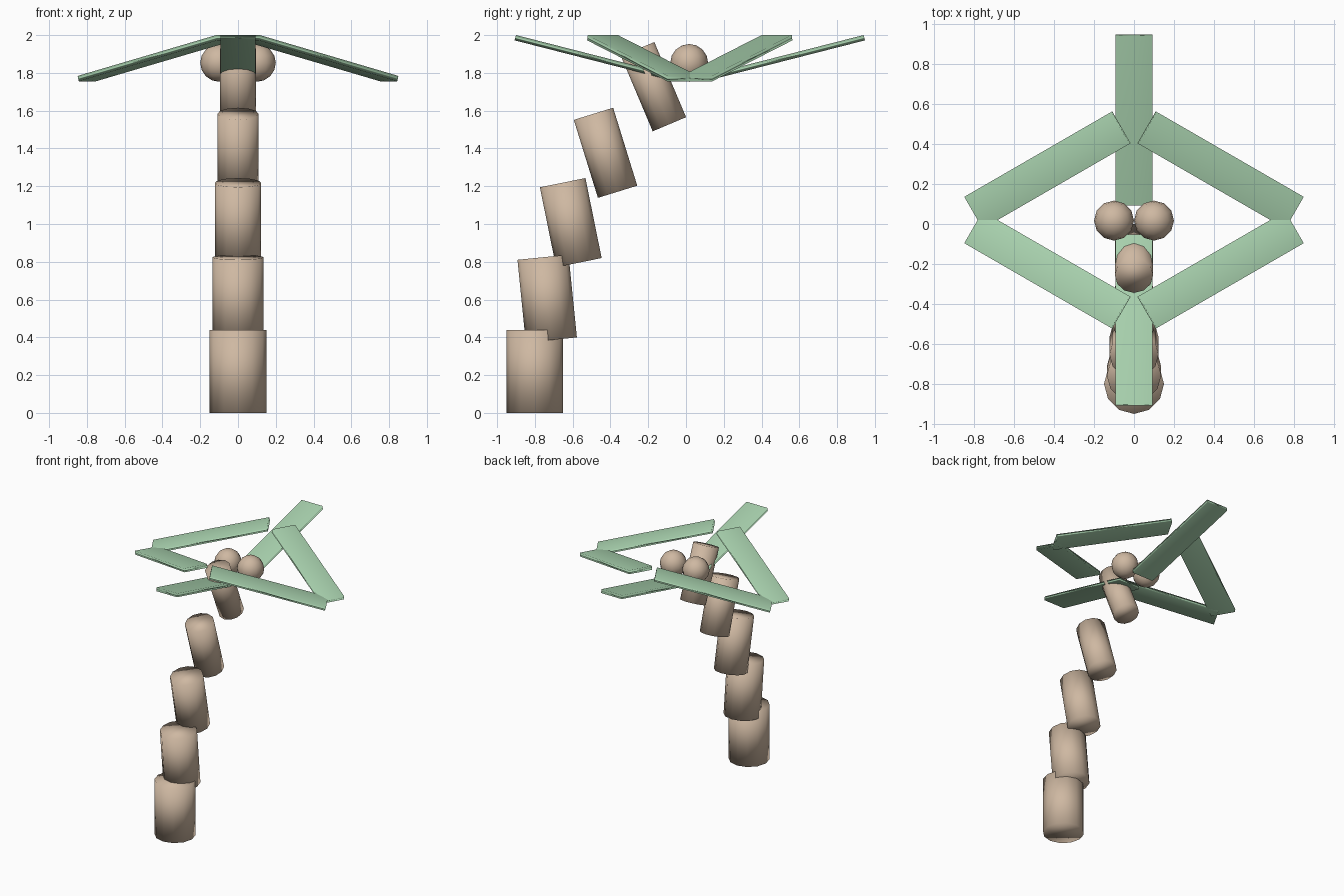
import bpy
from math import cos, sin, pi

if "Cube" in bpy.data.objects:
    bpy.data.objects.remove(bpy.data.objects["Cube"])


def material(name, color):
    m = bpy.data.materials.new(name)
    m.diffuse_color = color
    m.use_nodes = True
    m.node_tree.nodes["Principled BSDF"].inputs["Base Color"].default_value = m.diffuse_color
    return m


TAN = material("bark", (0.62, 0.48, 0.36, 1))
GREEN = material("leaf", (0.40, 0.65, 0.43, 1))


def finish(name, mat):
    ob = bpy.context.object
    ob.name = name
    ob.data.materials.append(mat)
    bpy.ops.object.shade_smooth()
    return ob


# Trunk: stacked cylinders, narrower and more tilted towards the crown
# (y, z, radius) of each segment centre
trunk = [(-0.80, 0.22, 0.15), (-0.735, 0.605, 0.136), (-0.61, 1.007, 0.123),
         (-0.426, 1.377, 0.109), (-0.172, 1.727, 0.096)]
for i, (y, z, r) in enumerate(trunk):
    bpy.ops.mesh.primitive_cylinder_add(vertices=12, radius=r, depth=0.44 if i < 2 else 0.432,
                                        location=(0, y, z), rotation=(0.1 * i, 0, 0))
    finish(f"trunk_segment_{i + 1}", TAN)

# Fronds: six thin slabs around the crown, each raised at one end
CROWN_Y = 0.02
for i in range(6):
    a = pi / 6 + i * pi / 3
    bpy.ops.mesh.primitive_cube_add(
        size=1, location=(0.5 * cos(a), CROWN_Y + 0.5 * sin(a), 1.878),
        rotation=(0, -0.25, pi - a))
    bpy.context.object.scale = (0.875, 0.184, 0.029)
    finish(f"frond_{i + 1}", GREEN)

# Pair of round fruits under the crown
for side, x in (("left", -0.1), ("right", 0.1)):
    bpy.ops.mesh.primitive_uv_sphere_add(segments=12, ring_count=8, radius=0.1,
                                         location=(x, CROWN_Y - 0.003, 1.853))
    finish(f"fruit_{side}", TAN)
